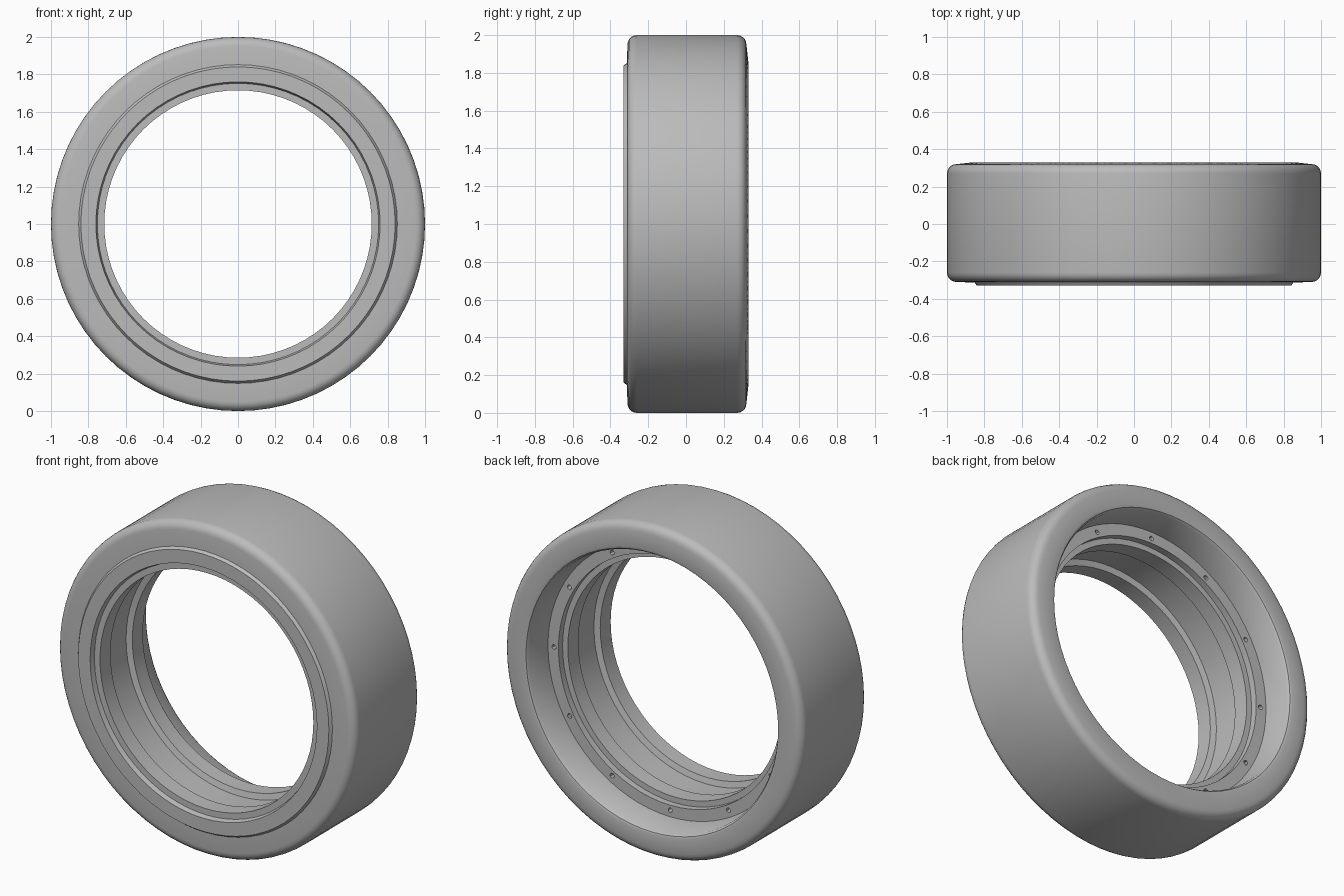
import bpy, bmesh, math
from mathutils import Matrix, Vector

if "Cube" in bpy.data.objects:
    bpy.data.objects.remove(bpy.data.objects["Cube"])

SEGMENTS = 72
HOLES = 12

rubber = bpy.data.materials.new("mid grey")
rubber.use_nodes = True
grey = (0.5, 0.5, 0.5, 1)
rubber.diffuse_color = grey
rubber.node_tree.nodes["Principled BSDF"].inputs["Base Color"].default_value = grey


def fillet(r, y, radius, start, steps=5):
    """Quarter arc of profile points around (r, y)."""
    return [(r + radius * math.cos(a), y + radius * math.sin(a))
            for a in (start + math.pi / 2 * i / steps for i in range(steps + 1))]


def add_object(name, bm):
    bmesh.ops.recalc_face_normals(bm, faces=bm.faces)
    mesh = bpy.data.meshes.new(name)
    bm.to_mesh(mesh)
    bm.free()
    obj = bpy.data.objects.new(name, mesh)
    bpy.context.collection.objects.link(obj)
    mesh.materials.append(rubber)
    return obj


# Closed cross-section as (radius, depth): tread, back recess, flange, bore, front lip
profile = fillet(0.95, -0.26, 0.05, -math.pi / 2)
profile += fillet(0.95, 0.27, 0.05, 0)
profile += [(0.86, 0.33), (0.845, 0.325), (0.835, 0.31), (0.82, 0.15)]
profile += [(0.75, 0.15), (0.75, 0.11), (0.715, 0.11), (0.715, 0.01)]
profile += [(0.75, 0.0), (0.75, -0.19), (0.715, -0.2), (0.715, -0.3)]
profile += [(0.752, -0.3), (0.76, -0.33), (0.84, -0.33), (0.852, -0.313)]

# Spin the cross-section about the y axis
bm = bmesh.new()
rings = []
for s in range(SEGMENTS):
    a = 2 * math.pi * s / SEGMENTS
    rings.append([bm.verts.new((r * math.cos(a), y, 1 + r * math.sin(a)))
                  for r, y in profile])
for s in range(SEGMENTS):
    near, far = rings[s], rings[(s + 1) % SEGMENTS]
    for i in range(len(profile)):
        j = (i + 1) % len(profile)
        bm.faces.new((near[i], near[j], far[j], far[i]))
tyre = add_object("tyre_ring", bm)

# Small blind bolt holes in the back flange
bm = bmesh.new()
for k in range(HOLES):
    a = 2 * math.pi * k / HOLES
    place = Matrix.Translation(Vector((0.78 * math.cos(a), 0.15, 1 + 0.78 * math.sin(a))))
    bmesh.ops.create_cone(bm, cap_ends=True, segments=12, radius1=0.014, radius2=0.014,
                          depth=0.08, matrix=place @ Matrix.Rotation(math.pi / 2, 4, 'X'))
cutter = add_object("hole_cutter", bm)
cutter.hide_render = True
cutter.hide_set(True)
cutter.display_type = 'WIRE'

cut = tyre.modifiers.new("bolt holes", 'BOOLEAN')
cut.operation = 'DIFFERENCE'
cut.solver = 'EXACT'
cut.object = cutter

# Apply the cut so the smooth shading follows the final edges
bpy.context.view_layer.objects.active = tyre
tyre.select_set(True)
bpy.ops.object.modifier_apply(modifier=cut.name)
bpy.data.objects.remove(cutter)
bpy.ops.object.shade_smooth_by_angle(angle=math.radians(30))
